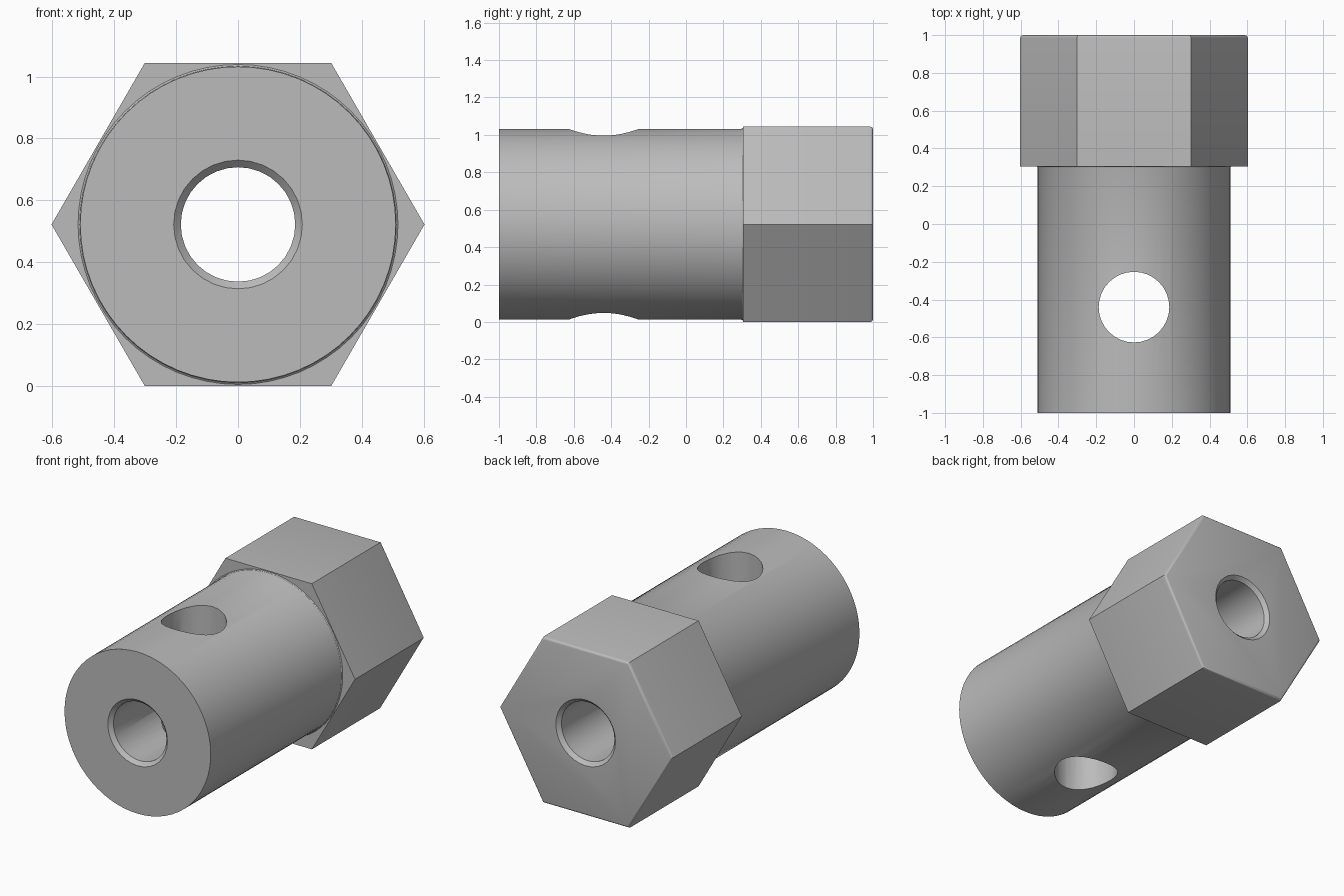
import bpy, bmesh, math
from mathutils import Vector, Matrix

cube = bpy.data.objects.get("Cube")
if cube:
    bpy.data.objects.remove(cube, do_unlink=True)

APOTHEM = 0.522
HEX_R = APOTHEM / math.cos(math.pi / 6)
SHAFT_R = 0.51
BORE_R = 0.185
AXIS = Matrix.Translation((0, 0, APOTHEM))

steel = bpy.data.materials.new("grey steel")
steel.use_nodes = True
GREY = (0.5, 0.5, 0.5, 1)
steel.diffuse_color = GREY
steel.node_tree.nodes["Principled BSDF"].inputs["Base Color"].default_value = GREY


def turned(name, profile, sides, matrix=AXIS, round_back=0):
    """Closed solid turned around the y axis from (radius, y) points."""
    bm = bmesh.new()
    rings = []
    for r, y in profile:
        angles = [2 * math.pi * i / sides for i in range(sides)]
        rings.append([bm.verts.new((r * math.cos(a), y, r * math.sin(a))) for a in angles])
    for a, b in zip(rings, rings[1:]):
        for i in range(sides):
            j = (i + 1) % sides
            bm.faces.new((a[i], a[j], b[j], b[i]))
    bm.faces.new(rings[0])
    back = bm.faces.new(rings[-1])
    if round_back:
        bmesh.ops.bevel(bm, geom=list(back.edges), offset=round_back, segments=3,
                        profile=0.5, affect='EDGES')
    bmesh.ops.recalc_face_normals(bm, faces=bm.faces)
    bm.transform(matrix)
    mesh = bpy.data.meshes.new(name)
    bm.to_mesh(mesh)
    bm.free()
    mesh.materials.append(steel)
    obj = bpy.data.objects.new(name, mesh)
    bpy.context.collection.objects.link(obj)
    return obj


def combine(target, other, operation):
    mod = target.modifiers.new(operation.lower(), 'BOOLEAN')
    mod.operation = operation
    mod.solver = 'EXACT'
    mod.object = other
    bpy.context.view_layer.objects.active = target
    bpy.ops.object.modifier_apply(modifier=mod.name)
    bpy.data.objects.remove(other, do_unlink=True)


# Hexagonal head with a softened back rim
adapter = turned("hex_adapter", [(HEX_R, 0.305), (HEX_R, 1)], 6, round_back=0.015)

# Round shaft with a tiny fillet where it meets the head
shaft = turned("shaft", [(SHAFT_R, -1), (SHAFT_R, 0.295), (SHAFT_R + 0.002, 0.301),
                         (SHAFT_R + 0.007, 0.305), (SHAFT_R + 0.007, 0.35)], 64)
combine(adapter, shaft, 'UNION')

# Lengthwise bore, chamfered at both mouths
c = 0.023
bore = turned("bore_cutter", [(BORE_R + 2 * c, -1 - c), (BORE_R, -1 + c),
                              (BORE_R, 1 - c), (BORE_R + 2 * c, 1 + c)], 32)
combine(adapter, bore, 'DIFFERENCE')

# Vertical cross hole through the shaft
upright = Matrix.Translation((0, -0.44, APOTHEM)) @ Matrix.Rotation(math.pi / 2, 4, 'X')
cross = turned("cross_hole_cutter", [(0.187, -0.7), (0.187, 0.7)], 32, upright)
combine(adapter, cross, 'DIFFERENCE')

# Smooth the curved walls and keep the corners crisp
bpy.ops.object.select_all(action='DESELECT')
adapter.select_set(True)
bpy.context.view_layer.objects.active = adapter
bpy.ops.object.shade_smooth_by_angle(angle=math.radians(32))
